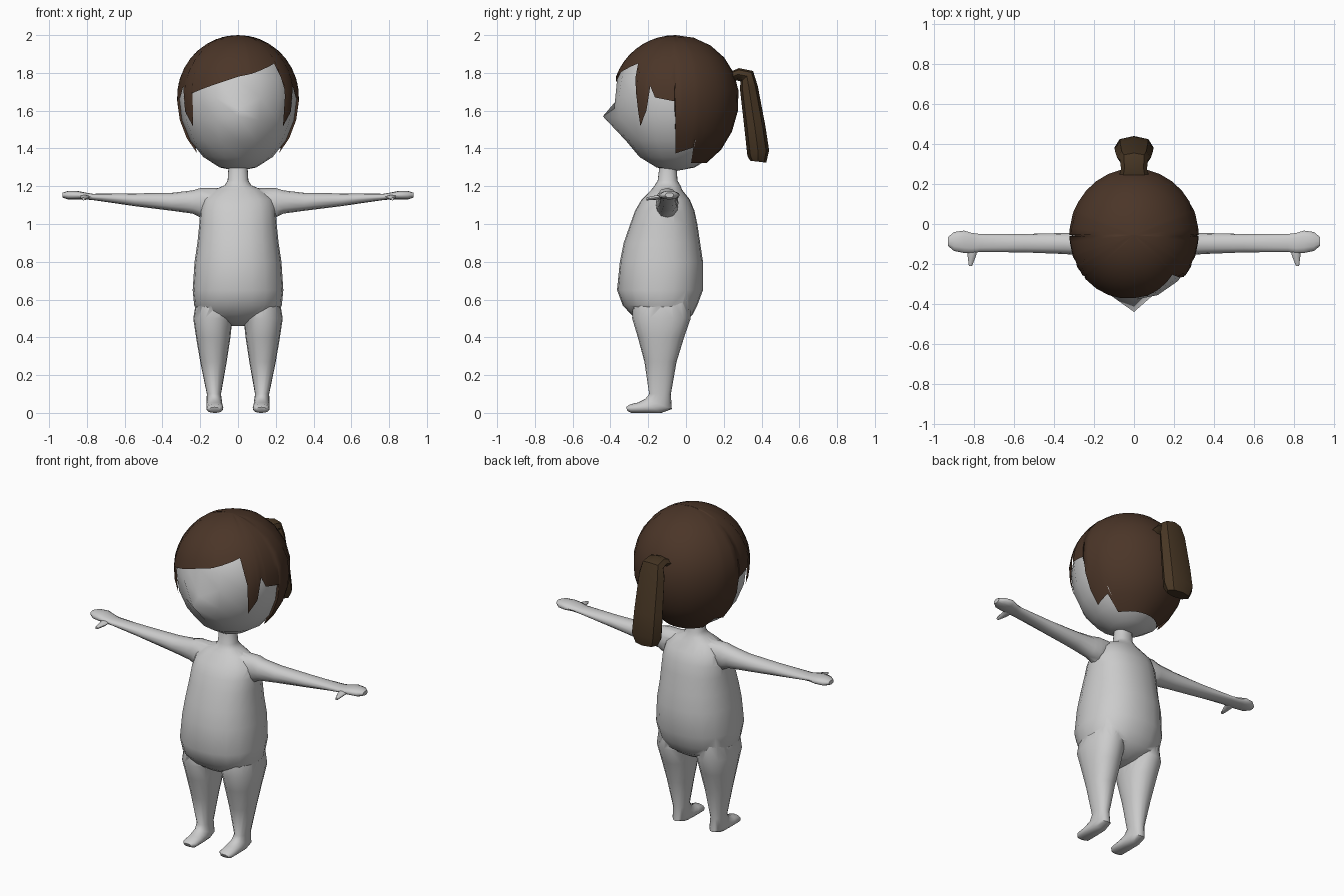
import bpy, bmesh
from math import sin, cos, acos, pi, sqrt, radians
from mathutils import Vector

if "Cube" in bpy.data.objects:
    bpy.data.objects.remove(bpy.data.objects["Cube"])


def finish(name, bm, color=None, angle=50):
    bmesh.ops.recalc_face_normals(bm, faces=bm.faces)
    me = bpy.data.meshes.new(name)
    bm.to_mesh(me)
    bm.free()
    ob = bpy.data.objects.new(name, me)
    bpy.context.collection.objects.link(ob)
    if color:
        mat = bpy.data.materials.new(name)
        mat.diffuse_color = (*color, 1)
        mat.use_nodes = True
        mat.node_tree.nodes["Principled BSDF"].inputs["Base Color"].default_value = mat.diffuse_color
        me.materials.append(mat)
    smooth(ob, angle)
    return ob


def smooth(ob, angle):
    bpy.ops.object.select_all(action='DESELECT')
    bpy.context.view_layer.objects.active = ob
    ob.select_set(True)
    bpy.ops.object.shade_smooth_by_angle(angle=radians(angle))


def loft(name, rings, n=16, power=2.3, color=None, angle=50):
    """Skin closed rings, each (centre, half axis, half axis)."""
    bm = bmesh.new()
    loops = []
    for c, u, v in rings:
        loop = []
        for i in range(n):
            a = 2 * pi * i / n
            k = (abs(cos(a)) ** power + abs(sin(a)) ** power) ** (-1 / power)
            loop.append(bm.verts.new(c + u * cos(a) * k + v * sin(a) * k))
        loops.append(loop)
    for p, q in zip(loops, loops[1:]):
        for i in range(n):
            j = (i + 1) % n
            bm.faces.new((p[i], p[j], q[j], q[i]))
    bm.faces.new(loops[0])
    bm.faces.new(loops[-1])
    return finish(name, bm, color, angle)


def yz_ring(x0, x1, a, b):
    """Ring spanning x0..x1, through points a and b of the yz plane."""
    a, b = Vector((0, *a)), Vector((0, *b))
    return ((a + b) / 2 + Vector(((x0 + x1) / 2, 0, 0)),
            Vector(((x1 - x0) / 2, 0, 0)), (b - a) / 2)


def x_ring(x, y0, y1, z0, z1):
    return (Vector((x, (y0 + y1) / 2, (z0 + z1) / 2)),
            Vector((0, (y1 - y0) / 2, 0)), Vector((0, 0, (z1 - z0) / 2)))


def flip(rings, s):
    m = Vector((s, 1, 1))
    return [(c * m, u * m, v * m) for c, u, v in rings]


# Torso and neck: height, half width, front, back
torso = [(.46, .03, -.17, -.05), (.49, .13, -.25, 0), (.52, .205, -.29, .035),
         (.57, .232, -.335, .06), (.65, .24, -.365, .09), (.8, .23, -.35, .09),
         (.9, .215, -.33, .075), (1.0, .205, -.295, .06), (1.07, .2, -.27, .045),
         (1.13, .185, -.235, .02), (1.18, .13, -.185, -.02),
         (1.205, .07, -.165, -.03), (1.23, .055, -.15, -.045), (1.31, .05, -.14, -.05)]
body = loft("body", [yz_ring(-w, w, (f, z), (b, z)) for z, w, f, b in torso], 20)

# Leg with foot: inner x, outer x, back point, front point
leg = [yz_ring(*r) for r in [
    (.045, .22, (.02, .6), (-.28, .6)), (.03, .237, (.025, .5), (-.285, .5)),
    (.04, .222, (-.01, .4), (-.255, .4)), (.06, .2, (-.05, .27), (-.22, .27)),
    (.09, .165, (-.08, .1), (-.195, .1)), (.083, .167, (-.075, .02), (-.215, .075)),
    (.08, .168, (-.13, 0), (-.235, .065)), (.078, .168, (-.2, 0), (-.255, .055)),
    (.08, .166, (-.29, 0), (-.298, .045)), (.1, .15, (-.31, .01), (-.317, .03))]]

# Arm with hand: x, y range, z range
arm = [x_ring(*r) for r in [
    (.08, -.15, -.05, 1.08, 1.19), (.2, -.16, -.04, 1.035, 1.19),
    (.24, -.158, -.045, 1.055, 1.178), (.35, -.15, -.045, 1.07, 1.165),
    (.55, -.142, -.05, 1.095, 1.162), (.77, -.14, -.05, 1.127, 1.16),
    (.81, -.145, -.045, 1.13, 1.167), (.85, -.145, -.033, 1.13, 1.175),
    (.9, -.135, -.04, 1.13, 1.175), (.93, -.11, -.065, 1.14, 1.165)]]

# Thumb
thumb = [yz_ring(*r) for r in [
    (.78, .84, (-.1, 1.137), (-.1, 1.158)), (.79, .832, (-.16, 1.128), (-.16, 1.152)),
    (.81, .826, (-.21, 1.125), (-.21, 1.14))]]

# Fuse limbs into the body
for s in (1, -1):
    for rings, n in ((leg, 16), (arm, 12), (thumb, 8)):
        limb = loft("limb", flip(rings, s), n)
        mod = body.modifiers.new("join", 'BOOLEAN')
        mod.operation = 'UNION'
        mod.solver = 'EXACT'
        mod.object = limb
        bpy.context.view_layer.objects.active = body
        bpy.ops.object.modifier_apply(modifier=mod.name)
        bpy.data.objects.remove(limb)
smooth(body, 50)

# Head: egg with one vertex drawn out as the nose
CY, CZ, UP, DOWN = -.055, 1.67, .33, .39
bm = bmesh.new()
bmesh.ops.create_uvsphere(bm, u_segments=16, v_segments=10, radius=1)
for v in bm.verts:
    x, y, z = v.co
    front = abs(x) < .01 and y < -.5
    v.co = (x * .312, CY + y * .325, CZ + z * ((UP - .012) if z > 0 else DOWN))
    if front and abs(z) < .01:
        v.co.z = 1.61
    elif front and -.4 < z < -.2:
        v.co = (0, -.44, 1.57)
finish("head", bm, angle=70)

# Hair cap: columns running from the crown to a jagged hairline (angle, height)
side = [(53, 1.52), (62, 1.60), (66, 1.73), (71, 1.67), (89, 1.65), (90, 1.38),
        (112, 1.41), (120, 1.33), (180, 1.33)]
line = [(-a, z) for a, z in reversed(side)] + [(-50, 1.69), (0, 1.78), (14, 1.795),
                                               (45, 1.85), (51, 1.70)] + side


def hairline(a):
    for (a0, z0), (a1, z1) in zip(line, line[1:]):
        if a0 <= a <= a1:
            return z0 + (z1 - z0) * (a - a0) / (a1 - a0)


angles = sorted({a for a, z in line} | set(range(-180, 181, 12)))[:-1]
bm = bmesh.new()
crown = bm.verts.new((0, CY, CZ + UP))
cols = []
STEPS = 9
for a in angles:
    h = hairline(a) - CZ
    end = acos(h / (UP if h > 0 else DOWN))
    col = []
    for k in range(1, STEPS + 1):
        p = end * k / STEPS
        r = sin(p)
        col.append(bm.verts.new((.323 * r * sin(radians(a)),
                                 CY - .335 * r * cos(radians(a)),
                                 CZ + cos(p) * (UP if p < pi / 2 else DOWN + .008))))
    cols.append(col)
for p, q in zip(cols, cols[1:] + cols[:1]):
    bm.faces.new((crown, p[0], q[0]))
    for k in range(STEPS - 1):
        bm.faces.new((p[k], p[k + 1], q[k + 1], q[k]))
finish("hair", bm, (.07, .036, .021), 60)

# Ponytail: half width, inner point, outer point
tail = [(.08, (.22, 1.74), (.22, 1.80)), (.065, (.27, 1.76), (.28, 1.825)),
        (.07, (.29, 1.755), (.355, 1.81)), (.085, (.285, 1.72), (.38, 1.73)),
        (.095, (.31, 1.5), (.42, 1.52)), (.098, (.325, 1.36), (.44, 1.39)),
        (.075, (.34, 1.335), (.425, 1.325))]
loft("ponytail", [yz_ring(-w, w, a, b) for w, a, b in tail], 8, 2.2, (.065, .038, .018), 40)
